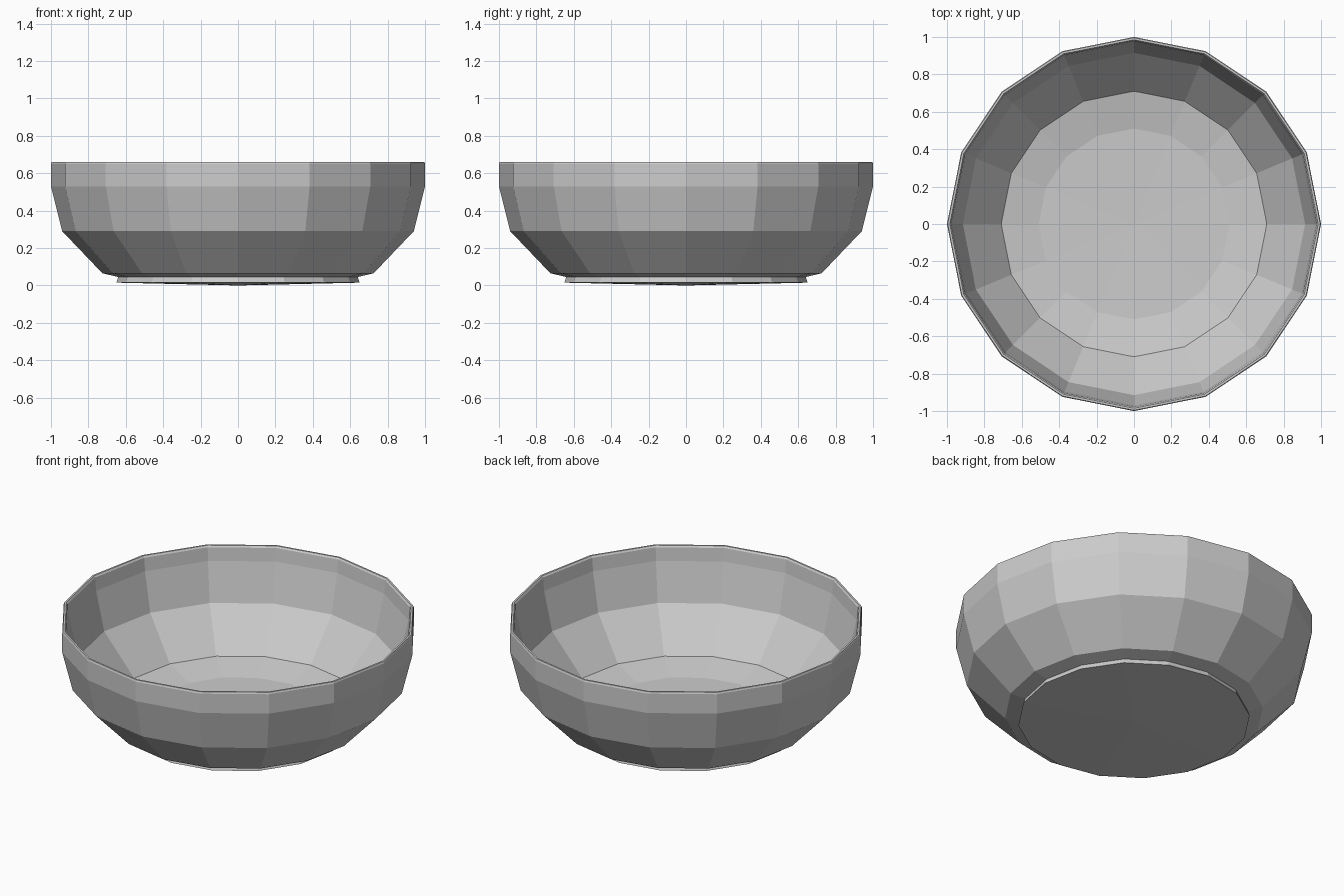
import bpy, bmesh
from math import cos, sin, pi

if "Cube" in bpy.data.objects:
    bpy.data.objects.remove(bpy.data.objects["Cube"])

SIDES = 16


def lathe(name, profile):
    """Revolve (radius, z) points; radius 0 becomes a single pole."""
    bm = bmesh.new()
    rings = []
    for r, z in profile:
        count = SIDES if r > 0 else 1
        rings.append([bm.verts.new((r * cos(2 * pi * i / SIDES),
                                    r * sin(2 * pi * i / SIDES), z))
                      for i in range(count)])
    for a, b in zip(rings, rings[1:]):
        for i in range(SIDES):
            j = (i + 1) % SIDES
            corners = [a[i % len(a)], a[j % len(a)], b[j % len(b)], b[i % len(b)]]
            bm.faces.new(list(dict.fromkeys(corners)))
    bmesh.ops.recalc_face_normals(bm, faces=bm.faces)
    mesh = bpy.data.meshes.new(name)
    bm.to_mesh(mesh)
    bm.free()
    obj = bpy.data.objects.new(name, mesh)
    bpy.context.collection.objects.link(obj)
    return obj


# Bowl: base and foot, outer wall, thin rim, inner wall, inner floor
lathe("bowl", [
    (0, 0), (0.65, 0.015), (0.64, 0.045), (0.725, 0.065), (0.94, 0.29),
    (1.0, 0.53), (1.0, 0.65), (0.996, 0.66), (0.985, 0.66), (0.978, 0.65),
    (0.97, 0.57), (0.915, 0.335), (0.71, 0.10), (0.51, 0.06), (0, 0.05),
])
